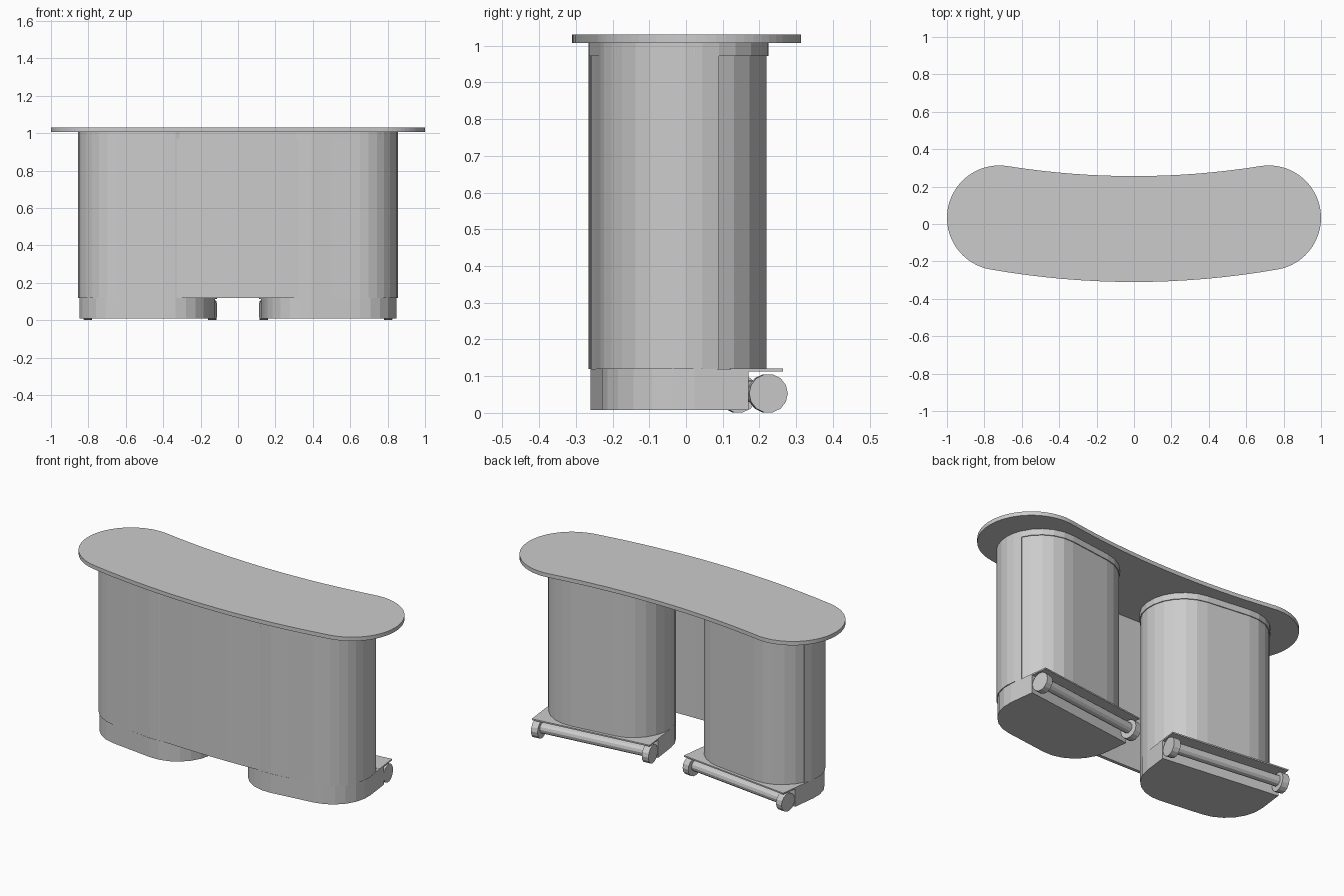
import bpy, bmesh, math
from mathutils import Matrix, Vector

if "Cube" in bpy.data.objects:
    bpy.data.objects.remove(bpy.data.objects["Cube"])

TILT = math.radians(7)
# local frame of the right-hand pedestal (the left one is mirrored)
PED = Matrix.Translation((0.495, -0.02, 0)) @ Matrix.Rotation(TILT, 4, 'Z')


def finish(name, bm, mirror=False, matrix=Matrix()):
    bmesh.ops.transform(bm, matrix=matrix, verts=bm.verts)
    bmesh.ops.recalc_face_normals(bm, faces=bm.faces)
    me = bpy.data.meshes.new(name)
    bm.to_mesh(me)
    bm.free()
    ob = bpy.data.objects.new(name, me)
    bpy.context.collection.objects.link(ob)
    if mirror:
        ob.modifiers.new("Mirror", 'MIRROR').use_mirror_merge = False
    return ob


def prism(name, outline, z0, z1, **kw):
    bm = bmesh.new()
    face = bm.faces.new([bm.verts.new((x, y, z0)) for x, y in outline])
    ext = bmesh.ops.extrude_face_region(bm, geom=[face])['geom']
    up = [g for g in ext if isinstance(g, bmesh.types.BMVert)]
    bmesh.ops.translate(bm, verts=up, vec=(0, 0, z1 - z0))
    return finish(name, bm, **kw)


def arc(cx, cy, r, a0, a1, n):
    pts = []
    for i in range(n + 1):
        a = math.radians(a0 + (a1 - a0) * i / n)
        pts.append((cx + r * math.cos(a), cy + r * math.sin(a)))
    return pts


def bow(x1, y0, y1, n):
    """Half of a shallow curve, from just off x = 0 to just before x1."""
    return [(x1 * i / n, y0 + (y1 - y0) * (i / n) ** 2) for i in range(n)]


def mirror_x(pts):
    return [(-x, y) for x, y in reversed(pts) if x > 1e-6]


def stadium(h, r, n=12):
    return arc(h, 0, r, -90, 90, n) + arc(-h, 0, r, 90, 270, n)


def cylinder(name, r, x0, x1, y, z, sides):
    bm = bmesh.new()
    m = Matrix.Translation(((x0 + x1) / 2, y, z)) @ Matrix.Rotation(math.pi / 2, 4, 'Y')
    bmesh.ops.create_cone(bm, cap_ends=True, segments=sides, radius1=r, radius2=r,
                          depth=x1 - x0, matrix=m)
    return finish(name, bm, mirror=True, matrix=PED)


# Curved counter top
cap = arc(0.72, 0.033, 0.28, -80, 100, 32)
right = bow(cap[0][0], -0.31, cap[0][1], 8) + cap
back = bow(cap[-1][0], 0.256, cap[-1][1], 8)[::-1]
half = right + back
left = [(-x, y) for x, y in reversed(half[1:-1])]
prism("counter_top", half + left, 1.007, 1.03)

# Front panel wrapping round both outer ends
end = PED @ Vector((0.13, 0, 0))


def skin(r, y0):
    c = arc(end.x, end.y, r, -83, 24, 9)
    h = bow(c[0][0], y0, c[0][1], 6) + c
    return mirror_x(h) + h


prism("front_panel", skin(0.231, -0.265) + skin(0.212, -0.246)[::-1], 0.12, 1.007)

# Pedestals with top trim
prism("pedestal", stadium(0.13, 0.225), 0.118, 0.975, mirror=True, matrix=PED)
prism("pedestal_trim", stadium(0.13, 0.23), 0.972, 1.007, mirror=True, matrix=PED)

# Bases: rounded front, square back
base = (arc(-0.13, 0, 0.226, 180, 270, 6) + arc(0.13, 0, 0.226, -90, 0, 6)
        + [(0.356, 0.148), (-0.356, 0.148)])
prism("base", base, 0.008, 0.12, mirror=True, matrix=PED)

# Thin plates over the rollers
prism("roller_cover", [(-0.356, 0.1), (0.356, 0.1), (0.356, 0.243), (-0.356, 0.243)],
      0.113, 0.121, mirror=True, matrix=PED)

# Axle and end wheels
cylinder("axle", 0.03, -0.32, 0.32, 0.2, 0.06, 12)
for label, x in (("inner_wheel", -0.335), ("outer_wheel", 0.335)):
    cylinder(label, 0.053, x - 0.02, x + 0.02, 0.203, 0.053, 14)
